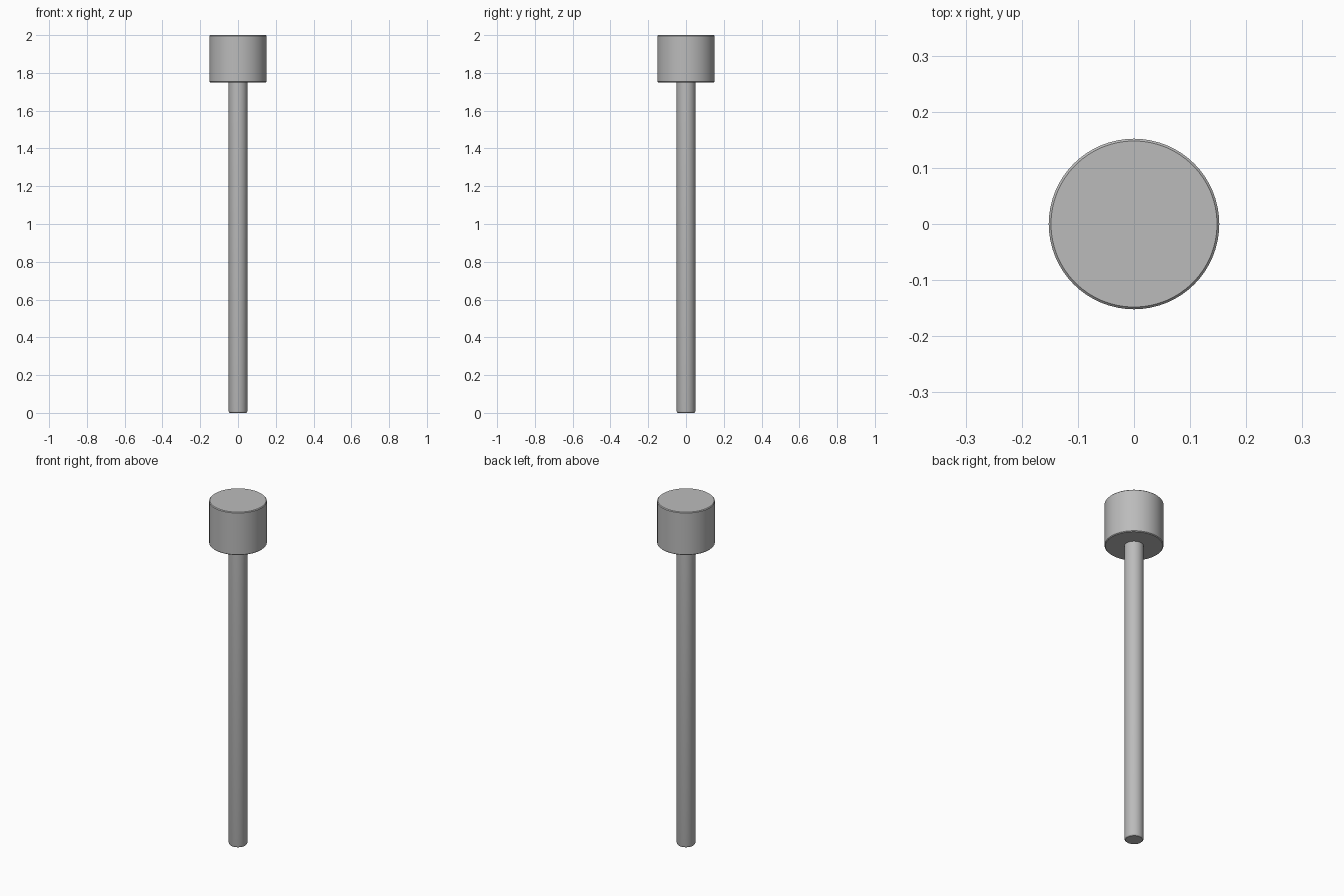
import bpy
import bmesh
import math

if "Cube" in bpy.data.objects:
    bpy.data.objects.remove(bpy.data.objects["Cube"])

SEGMENTS = 64

grey = bpy.data.materials.new("plain grey")
grey.diffuse_color = (0.5, 0.5, 0.5, 1.0)
grey.use_nodes = True
grey.node_tree.nodes["Principled BSDF"].inputs["Base Color"].default_value = grey.diffuse_color


def lathe(name, profile):
    """Spin a (radius, height) profile around the z axis."""
    bm = bmesh.new()
    verts = [bm.verts.new((r, 0, z)) for r, z in profile]
    edges = [bm.edges.new(pair) for pair in zip(verts, verts[1:])]
    bmesh.ops.spin(bm, geom=verts + edges, cent=(0, 0, 0), axis=(0, 0, 1),
                   angle=2 * math.pi, steps=SEGMENTS)
    bmesh.ops.remove_doubles(bm, verts=bm.verts, dist=1e-5)
    bmesh.ops.recalc_face_normals(bm, faces=bm.faces)
    mesh = bpy.data.meshes.new(name)
    bm.to_mesh(mesh)
    bm.free()
    mesh.materials.append(grey)
    obj = bpy.data.objects.new(name, mesh)
    bpy.context.collection.objects.link(obj)
    bpy.ops.object.select_all(action='DESELECT')
    obj.select_set(True)
    bpy.context.view_layer.objects.active = obj
    bpy.ops.object.shade_smooth_by_angle(angle=math.radians(30))
    return obj


# Long thin shaft with a slightly eased foot, ending under the head
lathe("shaft", [(0, 0), (0.044, 0), (0.048, 0.004), (0.05, 0.012), (0.05, 1.752)])

# Wide cylindrical head with small eased rims
lathe("head", [(0, 1.75), (0.148, 1.75), (0.152, 1.754),
               (0.152, 1.996), (0.148, 2.0), (0, 2.0)])
